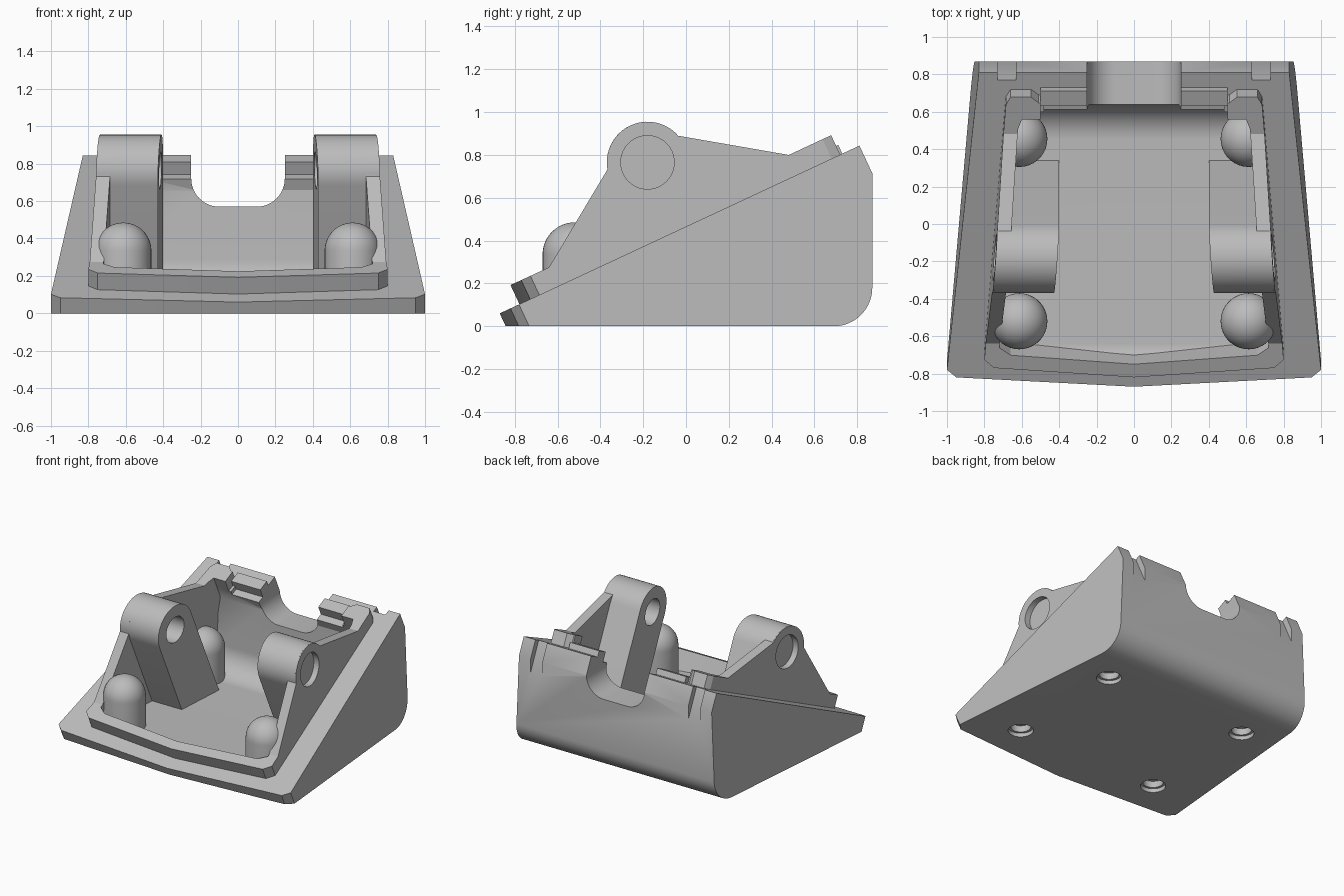
import bpy, bmesh, math

cube = bpy.data.objects.get("Cube")
if cube:
    bpy.data.objects.remove(cube)

grey = bpy.data.materials.new("plain grey")
grey.use_nodes = True
grey.diffuse_color = (0.5, 0.5, 0.5, 1)
grey.node_tree.nodes["Principled BSDF"].inputs["Base Color"].default_value = (0.5, 0.5, 0.5, 1)

TILT = math.radians(25)
S, C = math.sin(TILT), math.cos(TILT)
FLOOR = 0.1
PIVOT_Y, PIVOT_Z = -0.18, 0.765


def on_slope(x, y, d):
    """Point of the sloped top plane, lifted by d along its normal."""
    return (x, y - S * d, 0.06 + (y + 0.87) * S / C + C * d)


def prism(name, loop_a, loop_b):
    bm = bmesh.new()
    a = [bm.verts.new(p) for p in loop_a]
    b = [bm.verts.new(p) for p in loop_b]
    bm.faces.new(a)
    bm.faces.new(b[::-1])
    for i in range(len(a)):
        j = (i + 1) % len(a)
        bm.faces.new((a[j], a[i], b[i], b[j]))
    bmesh.ops.recalc_face_normals(bm, faces=bm.faces)
    me = bpy.data.meshes.new(name)
    bm.to_mesh(me)
    bm.free()
    me.materials.append(grey)
    ob = bpy.data.objects.new(name, me)
    bpy.context.collection.objects.link(ob)
    return ob


def sloped(name, outline, low, high):
    return prism(name, [on_slope(x, y, low) for x, y in outline],
                 [on_slope(x, y, high) for x, y in outline])


def side_slab(name, profile, half=1.5):
    return prism(name, [(-half, y, z) for y, z in profile], [(half, y, z) for y, z in profile])


def arc(cy, cz, r, start, end, n=16):
    angles = [math.radians(start + (end - start) * i / n) for i in range(n + 1)]
    return [(cy + r * math.cos(t), cz + r * math.sin(t)) for t in angles]


def mirrored(half):
    return half + [(-x, y) for x, y in reversed(half) if x > 0]


def rect(x0, x1, y0, y1):
    return [(x0, y0), (x1, y0), (x1, y1), (x0, y1)]


def boolean(ob, cutter, operation="DIFFERENCE", keep=False):
    mod = ob.modifiers.new("cut", "BOOLEAN")
    mod.operation, mod.object, mod.solver = operation, cutter, "EXACT"
    bpy.context.view_layer.update()
    deps = bpy.context.evaluated_depsgraph_get()
    me = bpy.data.meshes.new_from_object(ob.evaluated_get(deps))
    ob.modifiers.clear()
    ob.data = me
    if not keep:
        bpy.data.objects.remove(cutter)


def disc(name, x, y, r, z0, z1):
    ring = arc(x, y, r, 0, 345, 23)
    return prism(name, [(px, py, z0) for px, py in ring], [(px, py, z1) for px, py in ring])


# Shared cutters: the tray hollow and the rounded notch in the back
hollow = sloped("hollow", mirrored([(0, -0.708), (0.66, -0.66), (0.72, -0.62),
                                    (0.62, 0.55), (0.6, 0.6)]), -1.3, 0.9)
boolean(hollow, side_slab("hollow_profile", [(-0.64, FLOOR)]
        + arc(0.45, FLOOR + 0.19, 0.19, -90, 0)
        + [(0.64, 1.6), (-1.4, 1.6), (-1.4, 0.12), (-0.69, 0.12)]), "INTERSECT")
notch_line = [(-0.25, 1.4)] + arc(-0.1, 0.72, 0.15, 180, 270) + arc(0.1, 0.72, 0.15, 270, 360) + [(0.25, 1.4)]
notch = prism("notch", [(x, 0.5, z) for x, z in notch_line], [(x, 1.2, z) for x, z in notch_line])

# Wedge-shaped base
base = sloped("base_tray", mirrored([(0, -0.87), (0.95, -0.82), (1, -0.78), (0.83, 0.81)]), -1.6, 0)
boolean(base, side_slab("base_profile", [(-1.4, 0)] + arc(0.69, 0.18, 0.18, -90, 0)
        + [(0.87, 1.4), (-1.4, 1.4)]), "INTERSECT")
boolean(base, hollow, keep=True)
boolean(base, sloped("back_step", rect(-0.48, 0.48, 0.5, 0.65), -0.03, 0.2))
boolean(base, notch, keep=True)
for s in (-1, 1):
    boolean(base, sloped("latch_slot", rect(s * 0.68 - 0.05, s * 0.68 + 0.05, 0.77, 1.0), -0.6, 0.2))

# Raised rim with the two side ears
rim_outline = mirrored([(0, -0.778), (0.75, -0.728), (0.8, -0.685), (0.685, 0.68),
                        (0.66, 0.72), (0.55, 0.72), (0.51, 0.69)])
rim = sloped("rim_and_ears", rim_outline, 0, 0.9)
rim_top = [on_slope(0, -1, 0.1)[1:], (-0.64, 0.275)]
rim_top += arc(PIVOT_Y, PIVOT_Z, 0.19, 190, 41)
rim_top += [(0.48, 0.8), on_slope(0, 1, 0.1)[1:]]
boolean(rim, side_slab("rim_profile", rim_top + [on_slope(0, 1, -0.3)[1:], on_slope(0, -1, -0.3)[1:]]),
        "INTERSECT")
boolean(rim, hollow)
boolean(rim, sloped("back_gap", rect(-0.5, 0.5, 0.4, 1.0), -0.2, 0.6))

# Low rib across the back
rib = sloped("back_rib", rect(-0.5, 0.5, 0.65, 0.73), -0.01, 0.045)
boolean(rib, notch)


# Hinge bosses standing on the floor, square to the slope
def hinge_prism(name, s, shape, x_in, x_out):
    def loop(x):
        pts = []
        for u, w in shape:
            y = -0.033 + C * u
            pts.append(on_slope(s * (x - 0.08 * (y + 0.033)), y, 0.3475 + w))
        return pts
    return prism(name, loop(x_in), loop(x_out))


parts = [base, rim, rib]
circle = lambda r: arc(0, 0, r, 0, 350, 35)
for s, side in ((1, "left"), (-1, "right")):
    boss = hinge_prism("hinge_boss_" + side, s,
                       arc(0, 0, 0.19, 0, 180, 24) + [(-0.19, -1.2), (0.19, -1.2)], 0.415, 0.738)
    boolean(boss, side_slab("floor_limit", [(-2, FLOOR - 0.01), (2, FLOOR - 0.01), (2, 2), (-2, 2)]),
            "INTERSECT")
    boolean(boss, hinge_prism("bore", s, circle(0.1), 0.2, 1.0))
    for target in (boss, rim):
        boolean(target, hinge_prism("counterbore", s, circle(0.125), 0.7, 1.0))
    parts.append(boss)

# Domed corner posts with screw holes beneath
for s, side in ((1, "left"), (-1, "right")):
    for y, end in ((-0.52, "front"), (0.455, "back")):
        x = s * 0.613
        boolean(base, disc("hole", x, y, 0.09, -0.1, 0.03))
        boolean(base, disc("hole", x, y, 0.072, -0.1, 0.085))
        bm = bmesh.new()
        path = [(0, 0.08), (0.15, 0.08)] + arc(0, 0.335, 0.15, 0, 90, 12)
        verts = [bm.verts.new((r, 0, z)) for r, z in path]
        edges = [bm.edges.new(pair) for pair in zip(verts, verts[1:])]
        bmesh.ops.spin(bm, geom=verts + edges, cent=(0, 0, 0), axis=(0, 0, 1),
                       angle=math.tau, steps=36)
        bmesh.ops.remove_doubles(bm, verts=bm.verts, dist=0.0005)
        bmesh.ops.recalc_face_normals(bm, faces=bm.faces)
        me = bpy.data.meshes.new("post")
        bm.to_mesh(me)
        bm.free()
        me.materials.append(grey)
        post = bpy.data.objects.new(f"dome_post_{end}_{side}", me)
        post.location = (x, y, 0)
        bpy.context.collection.objects.link(post)
        parts.append(post)

# Smooth the round surfaces, keep the edges crisp
bpy.ops.object.select_all(action="DESELECT")
for ob in parts:
    ob.select_set(True)
bpy.context.view_layer.objects.active = base
bpy.ops.object.shade_smooth_by_angle(angle=math.radians(25))
